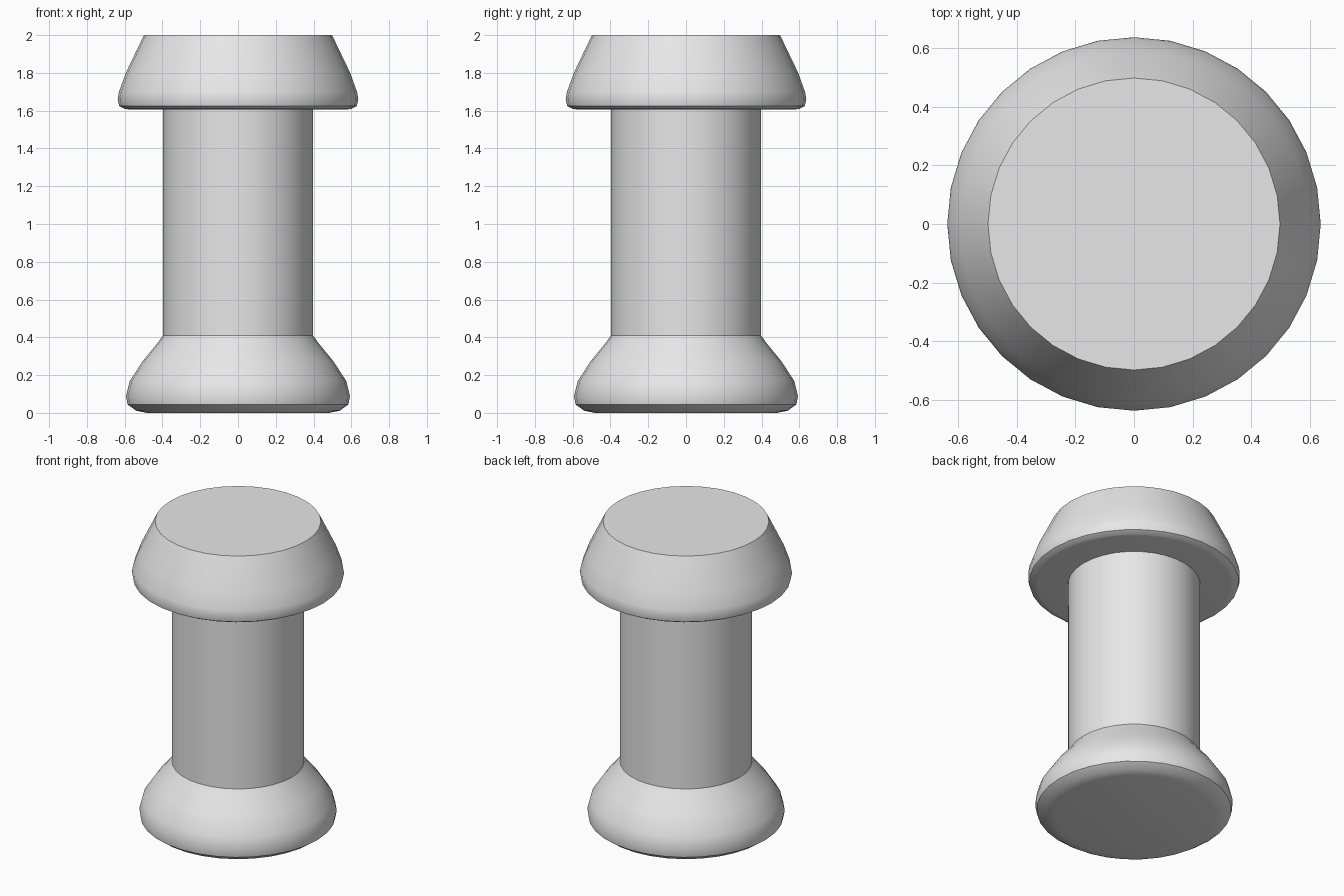
import bpy
import bmesh
import math

SIDES = 32

cube = bpy.data.objects.get("Cube")
if cube:
    bpy.data.objects.remove(cube, do_unlink=True)

grey = bpy.data.materials.new("plain grey")
grey.use_nodes = True
grey.diffuse_color = (0.8, 0.8, 0.8, 1)
grey.node_tree.nodes["Principled BSDF"].inputs["Base Color"].default_value = (0.8, 0.8, 0.8, 1)


def lathe(name, profile):
    """Turn a bottom-to-top list of (radius, height) into a capped solid."""
    bm = bmesh.new()
    rings = []
    for radius, z in profile:
        rings.append([bm.verts.new((radius * math.cos(math.tau * i / SIDES),
                                    radius * math.sin(math.tau * i / SIDES), z))
                      for i in range(SIDES)])
    for low, high in zip(rings, rings[1:]):
        for i in range(SIDES):
            j = (i + 1) % SIDES
            bm.faces.new((low[i], low[j], high[j], high[i]))
    bm.faces.new(rings[0][::-1])
    bm.faces.new(rings[-1])
    mesh = bpy.data.meshes.new(name)
    bm.to_mesh(mesh)
    bm.free()
    mesh.materials.append(grey)
    obj = bpy.data.objects.new(name, mesh)
    bpy.context.collection.objects.link(obj)
    bpy.ops.object.select_all(action="DESELECT")
    obj.select_set(True)
    bpy.context.view_layer.objects.active = obj
    bpy.ops.object.shade_smooth_by_angle(angle=math.radians(30))
    return obj


# Flared foot with a rounded rim
lathe("base", [(0.48, 0), (0.54, 0.012), (0.585, 0.045), (0.593, 0.09),
               (0.573, 0.17), (0.50, 0.28), (0.43, 0.365), (0.397, 0.41)])

# Straight round shaft
lathe("column", [(0.397, 0.41), (0.397, 1.61)])

# Tapered cap overhanging the shaft
lathe("head", [(0.58, 1.607), (0.60, 1.609), (0.629, 1.625), (0.637, 1.66),
               (0.63, 1.70), (0.594, 1.80), (0.498, 2.0)])
